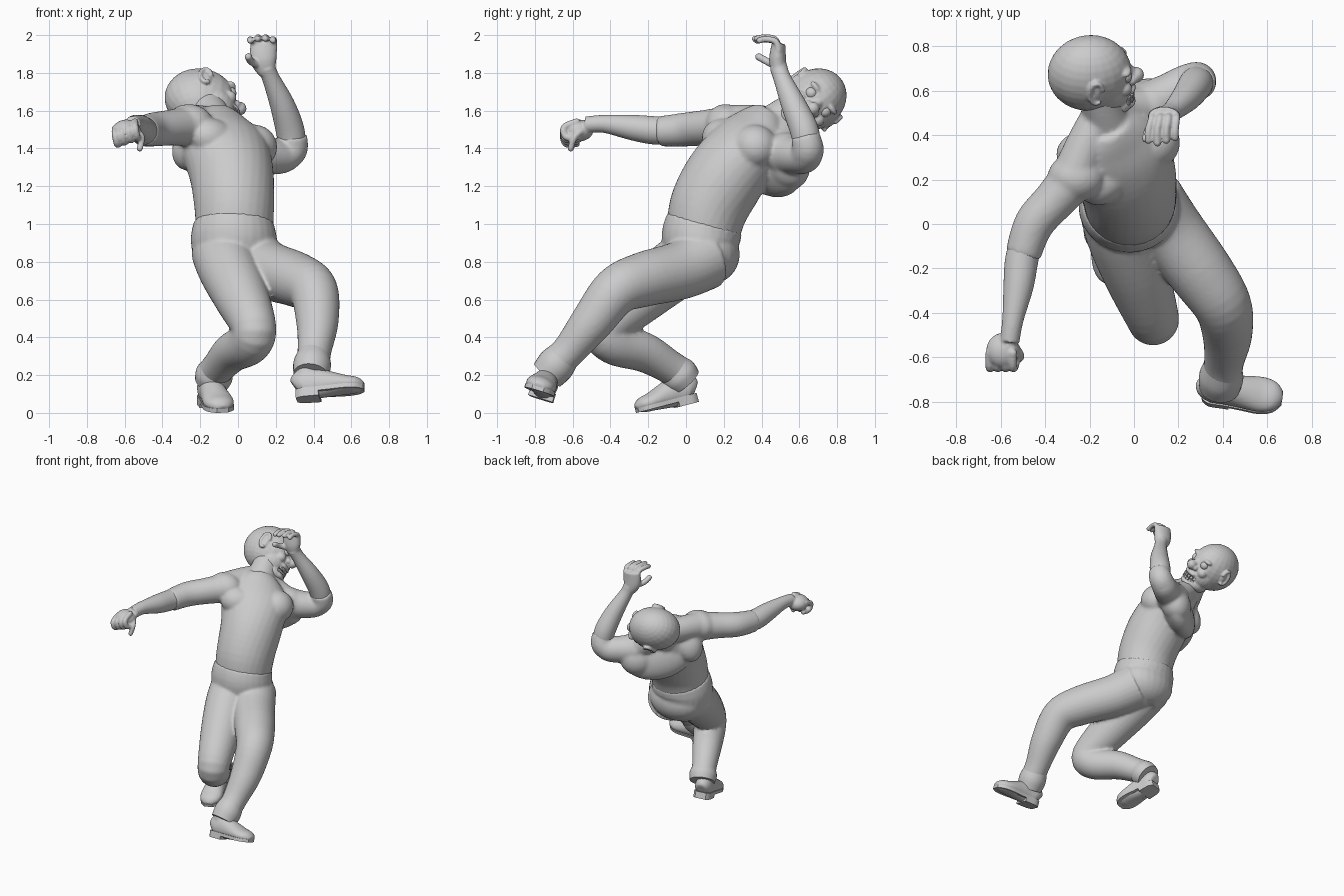
import bpy, bmesh, math
from mathutils import Vector, Matrix

if "Cube" in bpy.data.objects:
    bpy.data.objects.remove(bpy.data.objects["Cube"])

grey = bpy.data.materials.new("plain_grey")
grey.use_nodes = True
grey.diffuse_color = (0.6, 0.6, 0.6, 1)
grey.node_tree.nodes["Principled BSDF"].inputs["Base Color"].default_value = (0.6, 0.6, 0.6, 1)


def finish(name, bm, voxel=0.0, angle=60, smooth=3):
    """Turn a bmesh into a shaded object, optionally fused into one skin."""
    bmesh.ops.recalc_face_normals(bm, faces=bm.faces)
    mesh = bpy.data.meshes.new(name)
    bm.to_mesh(mesh)
    bm.free()
    mesh.materials.append(grey)
    ob = bpy.data.objects.new(name, mesh)
    bpy.context.collection.objects.link(ob)
    bpy.ops.object.select_all(action='DESELECT')
    ob.select_set(True)
    bpy.context.view_layer.objects.active = ob
    if voxel:
        rm = ob.modifiers.new("fuse", 'REMESH')
        rm.mode, rm.voxel_size, rm.use_smooth_shade = 'VOXEL', voxel, True
        sm = ob.modifiers.new("relax", 'SMOOTH')
        sm.factor, sm.iterations = 0.5, smooth
    else:
        bpy.ops.object.shade_smooth_by_angle(angle=math.radians(angle))


def spline(rows, steps):
    """Catmull-Rom through rows of numbers."""
    out = []
    for i in range(len(rows) - 1):
        p = [Vector(rows[min(max(i + k, 0), len(rows) - 1)]) for k in (-1, 0, 1, 2)]
        for s in range(steps):
            t = s / steps
            out.append(0.5 * (2 * p[1] + (p[2] - p[0]) * t
                       + (2 * p[0] - 5 * p[1] + 4 * p[2] - p[3]) * t * t
                       + (3 * p[1] - p[0] - 3 * p[2] + p[3]) * t ** 3))
    return out + [Vector(rows[-1])]


def tube(bm, rows, side=(1, 0, 0), side_end=None, n=28, steps=5):
    """Loft ellipses; each row is x, y, z, half width[, half depth]."""
    rows = spline([r if len(r) == 5 else (*r, r[3]) for r in rows], steps)
    side, side_end = Vector(side), Vector(side_end or side)
    rings = []
    for i, r in enumerate(rows):
        tan = (rows[min(i + 1, len(rows) - 1)] - rows[max(i - 1, 0)]).to_3d().normalized()
        s = side.lerp(side_end, i / (len(rows) - 1))
        s = (s - tan * s.dot(tan)).normalized()
        d = tan.cross(s)
        rings.append([bm.verts.new(r.to_3d() + s * r[3] * math.cos(a) + d * r[4] * math.sin(a))
                      for a in (2 * math.pi * k / n for k in range(n))])
    for a, b in zip(rings, rings[1:]):
        for k in range(n):
            bm.faces.new((a[k], a[(k + 1) % n], b[(k + 1) % n], b[k]))
    bm.faces.new(rings[0][::-1])
    bm.faces.new(rings[-1])


def ball(bm, co, size, frame=None):
    size = Vector((size,) * 3) if isinstance(size, float) else Vector(size)
    m = Matrix.Translation(co) @ (frame or Matrix()) @ Matrix.Diagonal(size).to_4x4()
    bmesh.ops.create_uvsphere(bm, u_segments=24, v_segments=16, radius=1, matrix=m)


def finger(bm, *pts, r=0.017):
    tube(bm, [(*p, r) for p in pts], side=(0.3, 0.5, 0.8), n=10)
    for p in (pts[0], pts[-1]):
        ball(bm, p, r)


def basis(x, y, z):
    return Matrix((x, y, z)).transposed().to_4x4()


# Upper body: twisted, leaning torso with shoulders, chest, neck and upper arms
SH = (0.74, 0.63, -0.22)
bm = bmesh.new()
tube(bm, [(-0.02, 0.09, 0.95, 0.205, 0.195), (-0.02, 0.125, 1.1, 0.212, 0.21),
          (-0.035, 0.22, 1.27, 0.225, 0.212), (-0.075, 0.33, 1.42, 0.24, 0.18),
          (-0.1, 0.4, 1.51, 0.18, 0.13), (-0.12, 0.45, 1.56, 0.11, 0.1)],
     side=(1, 0.05, 0), side_end=SH)
tube(bm, [(-0.09, 0.4, 1.46, 0.13), (-0.13, 0.49, 1.55, 0.1), (-0.16, 0.6, 1.62, 0.095)])
# Slopes from neck to shoulders
tube(bm, [(-0.15, 0.5, 1.54, 0.08), (-0.21, 0.37, 1.54, 0.09), (-0.27, 0.22, 1.53, 0.1)])
tube(bm, [(-0.1, 0.5, 1.52, 0.08), (-0.03, 0.52, 1.45, 0.085), (0.08, 0.53, 1.37, 0.1)])
chest = basis(Vector(SH), Vector((-0.55, 0.75, 0.3)), Vector((0.35, -0.1, 0.93)))
# Chest muscles and shoulders
ball(bm, (-0.13, 0.2, 1.45), (0.135, 0.105, 0.105), chest)
ball(bm, (0.09, 0.365, 1.41), (0.12, 0.12, 0.115), chest)
ball(bm, (-0.26, 0.21, 1.525), (0.13, 0.11, 0.11))
ball(bm, (0.08, 0.53, 1.37), 0.115)
# Broad upper back
ball(bm, (-0.06, 0.43, 1.33), (0.27, 0.11, 0.19), chest)
ball(bm, (-0.25, 0.32, 1.41), (0.1, 0.09, 0.13), chest)
ball(bm, (0.05, 0.54, 1.31), (0.13, 0.11, 0.13), chest)
tube(bm, [(-0.24, 0.24, 1.52, 0.11), (-0.355, 0.11, 1.51, 0.095),
          (-0.45, 0.0, 1.5, 0.09), (-0.5, -0.14, 1.49, 0.08)])
tube(bm, [(0.05, 0.52, 1.37, 0.115), (0.16, 0.58, 1.36, 0.1), (0.24, 0.63, 1.36, 0.09),
          (0.285, 0.645, 1.4, 0.085), (0.29, 0.63, 1.47, 0.076)], side=(0, 0, 1), side_end=(1, 0, 0))
finish("upper_body", bm, 0.011, smooth=7)

# Right forearm and fist
bm = bmesh.new()
tube(bm, [(-0.48, -0.06, 1.495, 0.07), (-0.505, -0.16, 1.495, 0.075),
          (-0.52, -0.28, 1.51, 0.068), (-0.545, -0.43, 1.53, 0.048), (-0.56, -0.53, 1.525, 0.044)])
ball(bm, (-0.59, -0.57, 1.495), (0.075, 0.08, 0.058))
for k in range(4):
    x, z = -0.65 + 0.035 * k, 1.475 + 0.012 * k
    finger(bm, (x, -0.58, z + 0.03), (x, -0.645, z), (x + 0.01, -0.635, z - 0.05),
           (x + 0.02, -0.58, z - 0.05), r=0.019)
finger(bm, (-0.54, -0.54, 1.5), (-0.51, -0.59, 1.46), (-0.52, -0.61, 1.4))
finish("right_forearm_and_fist", bm, 0.007, smooth=2)

# Left forearm and open hand
bm = bmesh.new()
tube(bm, [(0.29, 0.645, 1.4, 0.07), (0.275, 0.625, 1.5, 0.076), (0.235, 0.57, 1.63, 0.066),
          (0.175, 0.51, 1.77, 0.047), (0.15, 0.49, 1.83, 0.047)])
tube(bm, [(0.155, 0.495, 1.8, 0.046, 0.04), (0.135, 0.485, 1.87, 0.07, 0.045),
          (0.135, 0.49, 1.955, 0.068, 0.036)])
for k in range(4):
    x, tip = 0.08 + 0.037 * k, 0.065 + 0.04 * k
    z = 1.965 + 0.012 * math.sin(k)
    finger(bm, (x, 0.49, 1.92), (x, 0.475, z), (tip, 0.42, z + 0.012),
           (tip, 0.365 + 0.012 * abs(k - 1), z + 0.005), r=0.017)
finger(bm, (0.11, 0.47, 1.84), (0.07, 0.43, 1.86), (0.055, 0.385, 1.885), r=0.02)
finish("left_forearm_and_hand", bm, 0.007, smooth=2)

# Trousers: pelvis and two bent legs
bm = bmesh.new()
tube(bm, [(-0.02, 0.1, 1.01, 0.211, 0.203), (-0.022, 0.08, 0.92, 0.228, 0.21),
          (-0.01, 0.09, 0.82, 0.21, 0.18), (0.02, 0.09, 0.71, 0.13, 0.1)])
ball(bm, (-0.01, 0.125, 0.84), (0.215, 0.16, 0.16))
tube(bm, [(0.06, 0.1, 0.82, 0.17), (0.16, -0.03, 0.755, 0.155), (0.31, -0.23, 0.705, 0.145),
          (0.4, -0.37, 0.645, 0.13), (0.42, -0.5, 0.48, 0.112), (0.405, -0.62, 0.33, 0.09),
          (0.395, -0.71, 0.24, 0.09)], side=(0.7, 0.7, 0), side_end=(1, 0, 0))
tube(bm, [(-0.09, 0.08, 0.86, 0.16), (-0.05, -0.06, 0.76, 0.16), (0.02, -0.25, 0.61, 0.145),
          (0.085, -0.425, 0.45, 0.118), (0.06, -0.38, 0.37, 0.115), (-0.03, -0.22, 0.32, 0.105),
          (-0.1, -0.09, 0.245, 0.09), (-0.135, -0.02, 0.2, 0.09)])
finish("trousers", bm, 0.011, smooth=4)

# Trouser cuffs
for name, a, b in (("left_cuff", (0.4, -0.64, 0.31), (0.385, -0.735, 0.2)),
                   ("right_cuff", (-0.11, -0.07, 0.24), (-0.14, -0.005, 0.165))):
    bm = bmesh.new()
    mid = Vector(a).lerp(Vector(b), 0.5)
    tube(bm, [(*a, 0.085), (*mid, 0.1), (*b, 0.092)])
    finish(name, bm)


# Shoes: rounded upper, flat sole and heel block
def shoe(name, heel, toe_dir, up, length):
    f = Vector(toe_dir).normalized()
    s = Vector(up).cross(f).normalized()
    u = f.cross(s)
    heel = Vector(heel)
    shape = [(length * d, w, h) for d, w, h in
             ((0.0, 0.04, 0.05), (0.09, 0.062, 0.08), (0.28, 0.066, 0.085), (0.48, 0.073, 0.07),
              (0.73, 0.082, 0.05), (0.9, 0.068, 0.04), (1.0, 0.032, 0.02))]
    bm = bmesh.new()
    tube(bm, [(*(heel + f * d + u * (0.6 * h + 0.02)), w, h) for d, w, h in shape], side=s)
    tube(bm, [(*(heel + f * 0.07 + u * 0.06), 0.06), (*(heel + f * 0.055 + u * 0.17), 0.058)], side=s)
    finish(name, bm, 0.009)
    bm = bmesh.new()
    fine = spline(shape, 3)

    def slab(part, low, high):
        rim = [heel + f * p[0] + s * p[1] for p in part]
        rim += [heel + f * p[0] - s * p[1] for p in reversed(part)]
        face = bm.faces.new([bm.verts.new(p + u * low) for p in rim])
        top = bmesh.ops.extrude_face_region(bm, geom=[face])["geom"]
        bmesh.ops.translate(bm, vec=u * (high - low),
                            verts=[v for v in top if isinstance(v, bmesh.types.BMVert)])
    slab(fine, 0.012, 0.035)
    slab(fine[:8], -0.014, 0.012)
    finish(name + "_sole", bm, angle=35)


shoe("left_shoe", (0.31, -0.755, 0.08), (1, -0.1, 0.08), (-0.1, 0.3, 0.95), 0.36)
shoe("right_shoe", (-0.165, 0.055, 0.07), (0.27, -1, -0.26), (0, -0.24, 1), 0.33)

# Head frame: looks to the side, tipped over
F = Vector((0.98, 0.09, -0.13)).normalized()
L = Vector((-0.2, 0.6, -0.8))
L = (L - F * L.dot(F)).normalized()
U = F.cross(L)
turn = basis(F, L, U)
head = Matrix.Translation((-0.2, 0.68, 1.66)) @ turn


def at(x, y, z):
    return head @ Vector((x, y, z))


bm = bmesh.new()
ball(bm, at(0, 0, 0), (0.19, 0.155, 0.178), turn)
# Cheeks, jaw, chin and lips
ball(bm, at(0.07, 0, -0.08), (0.12, 0.125, 0.11), turn)
ball(bm, at(0.095, 0, -0.165), (0.105, 0.095, 0.055), turn)
ball(bm, at(0.18, 0, -0.092), (0.03, 0.06, 0.02), turn)
ball(bm, at(0.178, 0, -0.17), (0.032, 0.055, 0.022), turn)
# Nose
tube(bm, [(*at(0.165, 0, 0.02), 0.022), (*at(0.2, 0, -0.03), 0.027)], side=L)
ball(bm, at(0.212, 0, -0.035), 0.036)
for k in (-1, 1):
    # Nostrils, brows, cheekbones and ears
    ball(bm, at(0.19, 0.03 * k, -0.042), 0.022)
    ball(bm, at(0.15, 0.065 * k, 0.045), (0.03, 0.045, 0.018), turn)
    ball(bm, at(0.145, 0.075 * k, -0.05), 0.036)
    ball(bm, at(0.012, 0.148 * k, -0.005), (0.026, 0.018, 0.048), turn)
    rim = [at(0.005 + 0.03 * math.cos(a), 0.16 * k, 0.055 * math.sin(a))
           for a in (0.3 + 0.6 * i for i in range(9))]
    finger(bm, *rim, r=0.012)
finish("head", bm, 0.007, smooth=2)

# Eyes and two rows of teeth
bm = bmesh.new()
for k in (-1, 1):
    ball(bm, at(0.152, 0.06 * k, 0.008), 0.032)
finish("eyes", bm)
bm = bmesh.new()
for row in (-0.119, -0.142):
    for k in range(-3, 4):
        a = k * 0.26
        m = head @ Matrix.Translation((0.1 + 0.095 * math.cos(a), 0.08 * math.sin(a), row))
        bmesh.ops.create_cube(bm, size=1, matrix=m @ Matrix.Rotation(a, 4, 'Z')
                              @ Matrix.Diagonal((0.02, 0.017, 0.018, 1)))
finish("teeth", bm, angle=30)
